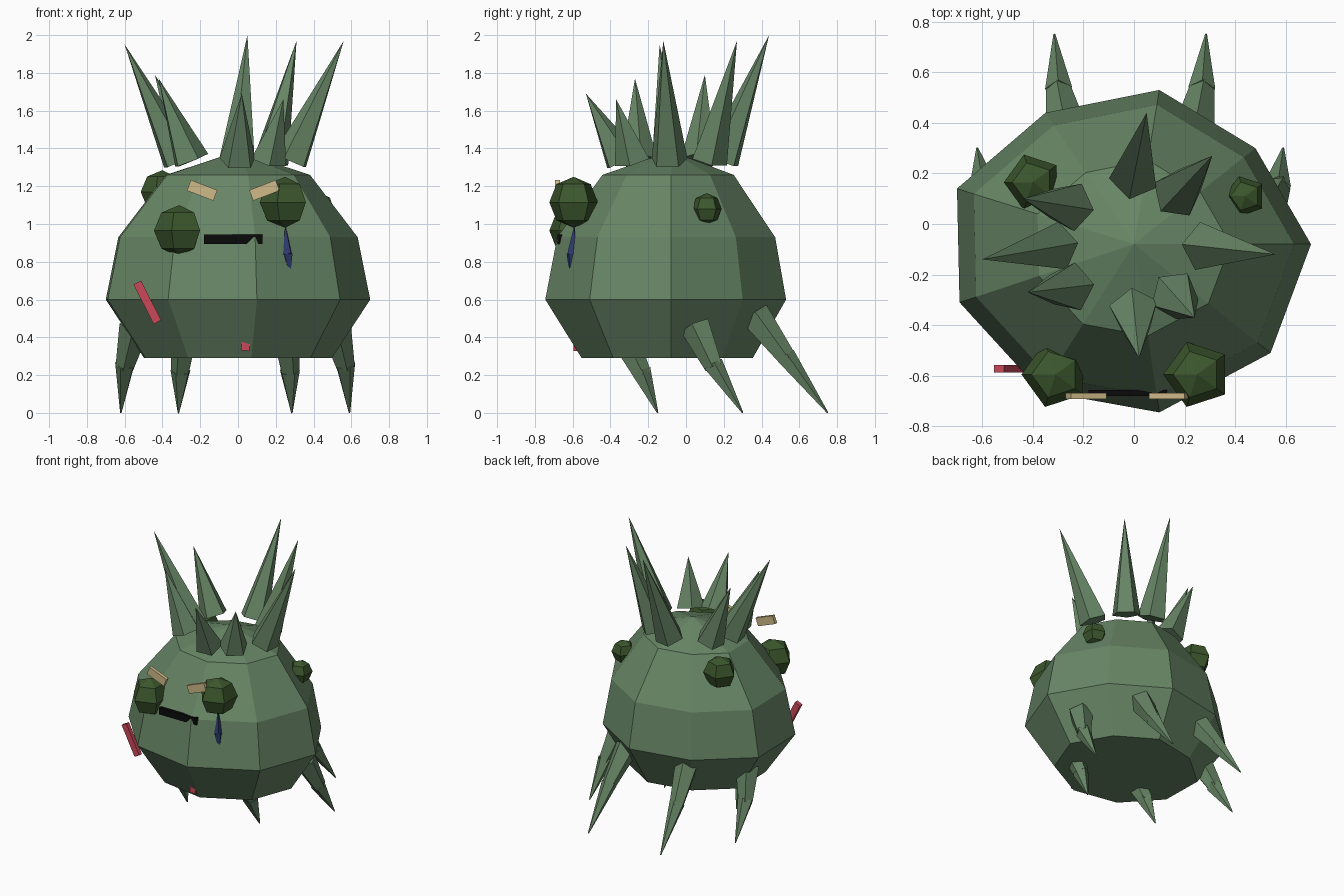
import bpy, bmesh, math
from mathutils import Vector, Matrix

if "Cube" in bpy.data.objects:
    bpy.data.objects.remove(bpy.data.objects["Cube"])


def material(name, rgb):
    m = bpy.data.materials.new(name)
    m.diffuse_color = (*rgb, 1)
    m.use_nodes = True
    m.node_tree.nodes["Principled BSDF"].inputs["Base Color"].default_value = m.diffuse_color
    return m


GREEN = material("sage green", (0.135, 0.235, 0.13))
DARK = material("dark moss", (0.045, 0.095, 0.026))
TAN = material("tan", (0.62, 0.49, 0.25))
BLACK = material("black", (0.003, 0.003, 0.003))
RED = material("rose red", (0.60, 0.065, 0.10))
BLUE = material("navy blue", (0.025, 0.04, 0.15))


def finish(name, bm, mat):
    bmesh.ops.recalc_face_normals(bm, faces=bm.faces)
    me = bpy.data.meshes.new(name)
    bm.to_mesh(me)
    bm.free()
    me.materials.append(mat)
    ob = bpy.data.objects.new(name, me)
    bpy.context.collection.objects.link(ob)
    return ob


def cone(name, a, b, r1, r2, mat, sides=5):
    """Tapered cone from point a to point b."""
    a, b = Vector(a), Vector(b)
    d = b - a
    mtx = Matrix.Translation((a + b) / 2) @ d.to_track_quat('Z', 'Y').to_matrix().to_4x4()
    bm = bmesh.new()
    bmesh.ops.create_cone(bm, cap_ends=True, segments=sides, radius1=r1,
                          radius2=r2, depth=d.length, matrix=mtx)
    bmesh.ops.remove_doubles(bm, verts=bm.verts, dist=1e-5)
    return finish(name, bm, mat)


def box(name, loc, size, mat, tilt=0):
    bm = bmesh.new()
    mtx = (Matrix.Translation(loc) @ Matrix.Rotation(math.radians(tilt), 4, 'Y')
           @ Matrix.Diagonal((*size, 1)))
    bmesh.ops.create_cube(bm, size=1, matrix=mtx)
    return finish(name, bm, mat)


def ball(name, loc, r):
    bm = bmesh.new()
    mtx = Matrix.Translation(loc) @ Matrix.Rotation(math.pi / 2, 4, 'Z')
    bmesh.ops.create_uvsphere(bm, u_segments=5, v_segments=4, radius=r, matrix=mtx)
    return finish(name, bm, DARK)


# Body: one nine-sided outline scaled into stacked rings, with a pointed cap
outline = [(.70, -.08), (.48, .30), (.10, .53), (-.35, .44), (-.70, .14),
           (-.69, -.31), (-.37, -.66), (.10, -.745), (.54, -.51)]
CY = -.08
bm = bmesh.new()
rings = [[bm.verts.new((x * s, CY + (y - CY) * s, z)) for x, y in outline]
         for z, s in ((.29, .71), (.60, 1), (.93, .905), (1.26, .545))]
n = len(outline)
for lo, hi in zip(rings, rings[1:]):
    for i in range(n):
        j = (i + 1) % n
        bm.faces.new((lo[i], lo[j], hi[j], hi[i]))
bm.faces.new(rings[0])
apex = bm.verts.new((0, CY, 1.385))
for i in range(n):
    bm.faces.new((rings[-1][i], rings[-1][(i + 1) % n], apex))
finish("body", bm, GREEN)

# Crown of spikes: base x, y and tip x, y, z
crown = [(.00, .19, .05, .44, 2.00), (.17, .12, .31, .27, 1.97),
         (.28, -.09, .56, -.12, 1.97), (.16, -.28, .24, -.37, 1.66),
         (.00, -.34, .02, -.53, 1.69), (-.25, -.25, -.42, -.27, 1.77),
         (-.31, -.09, -.60, -.14, 1.95), (-.25, .07, -.44, .10, 1.79)]
for i, (x, y, tx, ty, tz) in enumerate(crown):
    cone(f"crown_spike_{i + 1}", (x, y, 1.335), (tx, ty, tz), .10, 0, GREEN)

# Legs: hip, knee and claw tip for each pair
legs = [("front", (.26, -.36, .46), (.29, -.23, .20), (.30, -.15, 0)),
        ("side", (.53, .05, .46), (.585, .15, .24), (.605, .30, 0)),
        ("back", (.25, .36, .52), (.285, .54, .28), (.30, .75, 0))]
for label, hip, knee, tip in legs:
    for side, s in (("right", 1), ("left", -1)):
        h, k, t = (Vector((p[0] * s - .015, p[1], p[2])) for p in (hip, knee, tip))
        cone(f"{label}_{side}_thigh", h, k, .085, .05, GREEN)
        cone(f"{label}_{side}_claw", k + (h - k) * .08, t, .056, .004, GREEN)

# Eyes and matching lumps
ball("left_eye", (-.31, -.595, .965), .135)
ball("right_eye", (.25, -.595, 1.115), .135)
ball("side_lump", (.44, .11, 1.08), .083)
ball("back_lump", (-.40, .165, 1.17), .115)

# Brows and mouth
box("left_brow", (-.19, -.68, 1.178), (.15, .025, .06), TAN, 21)
box("right_brow", (.14, -.68, 1.178), (.15, .025, .06), TAN, -21)
box("mouth", (-.025, -.668, .92), (.31, .025, .05), BLACK)

# Tears: long thin diamonds and slivers
cone("blue_tear_top", (.262, -.605, .84), (.25, -.59, 1.0), .03, 0, BLUE, 4)
cone("blue_tear_bottom", (.262, -.605, .84), (.275, -.612, .70), .03, 0, BLUE, 4)
cone("right_red_tear", (.275, -.592, .82), (.275, -.592, .74), .018, 0, RED, 4)
cone("left_red_tear", (-.315, -.605, .85), (-.36, -.61, .70), .02, 0, RED, 4)

# Loose red scraps
box("cheek_scrap", (-.48, -.573, .585), (.045, .03, .235), RED, -27)
box("belly_scrap", (.04, -.575, .355), (.045, .04, .05), RED, 5)
